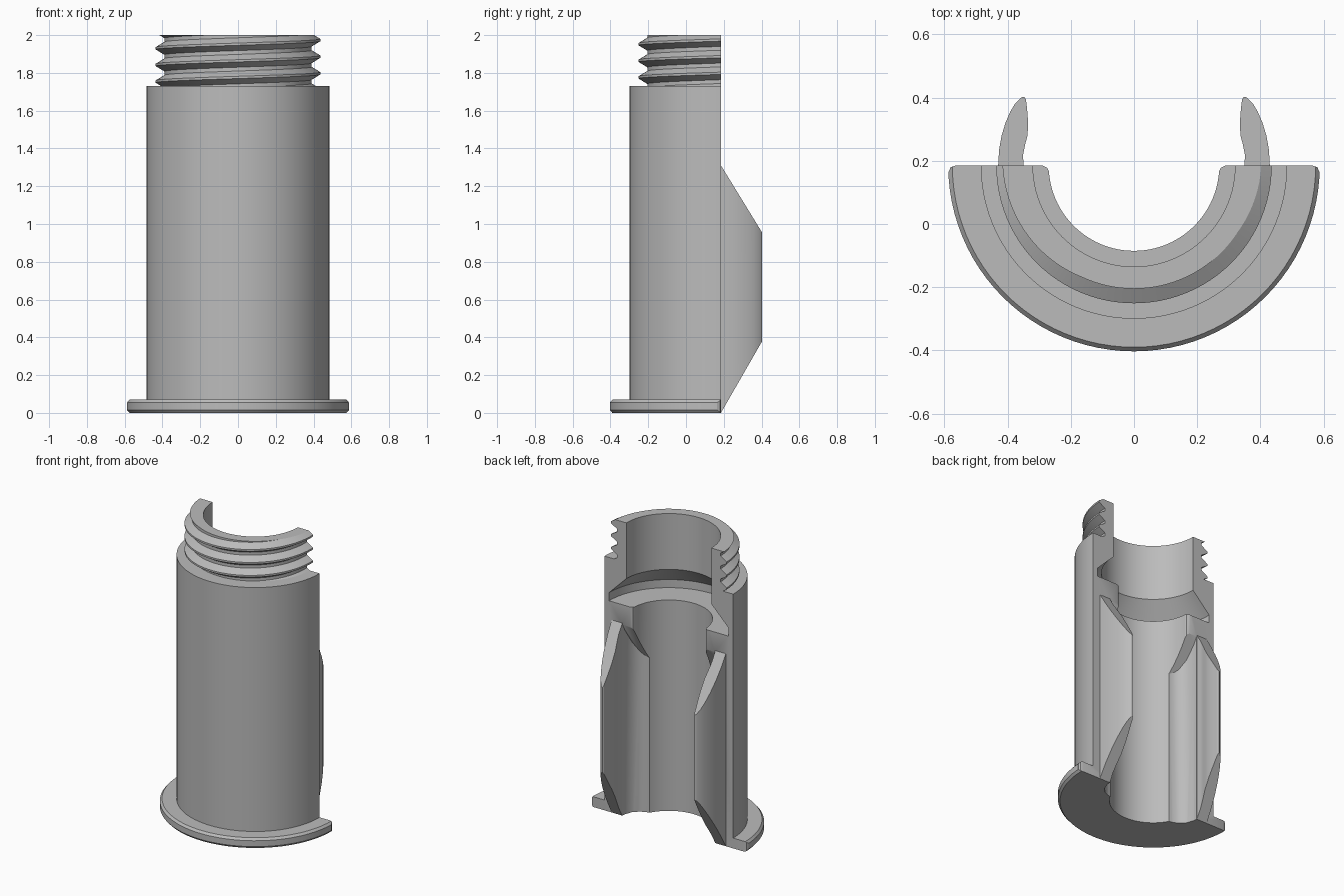
import bpy, bmesh, math
from mathutils import Vector

cube = bpy.data.objects.get("Cube")
if cube:
    bpy.data.objects.remove(cube, do_unlink=True)

CUT = 0.185          # plane of the lengthwise section, also the bore axis
AXIS = Vector((0, CUT, 0))

grey = bpy.data.materials.new("plain grey")
grey.use_nodes = True
grey.diffuse_color = (0.5, 0.5, 0.5, 1)
grey.node_tree.nodes["Principled BSDF"].inputs["Base Color"].default_value = (0.5, 0.5, 0.5, 1)


def finish(bm, name):
    bmesh.ops.recalc_face_normals(bm, faces=bm.faces)
    mesh = bpy.data.meshes.new(name)
    bm.to_mesh(mesh)
    bm.free()
    mesh.materials.append(grey)
    obj = bpy.data.objects.new(name, mesh)
    bpy.context.collection.objects.link(obj)
    return obj


def prism(name, outline, bottom, top):
    """Upright prism whose ends follow a height rule in y."""
    bm = bmesh.new()
    low = [bm.verts.new((x, y, bottom(y))) for x, y in outline]
    high = [bm.verts.new((x, y, top(y))) for x, y in outline]
    bm.faces.new(low)
    bm.faces.new(high)
    n = len(outline)
    for i in range(n):
        j = (i + 1) % n
        bm.faces.new((low[i], low[j], high[j], high[i]))
    return finish(bm, name)


def select(obj):
    bpy.ops.object.select_all(action='DESELECT')
    obj.select_set(True)
    bpy.context.view_layer.objects.active = obj


def smooth(obj):
    select(obj)
    bpy.ops.object.shade_smooth_by_angle(angle=math.radians(28))


def subtract(obj, cutter):
    mod = obj.modifiers.new("cut", 'BOOLEAN')
    mod.operation = 'DIFFERENCE'
    mod.solver = 'EXACT'
    mod.object = cutter
    select(obj)
    bpy.ops.object.modifier_apply(modifier=mod.name)
    bpy.data.objects.remove(cutter, do_unlink=True)


# Turned sleeve: flange, barrel, neck, and stepped bore
profile = [(.27, 0), (.575, 0), (.588, .015), (.588, .055), (.575, .07),
           (.485, .07), (.485, 1.73), (.39, 1.73), (.39, 2), (.32, 2),
           (.32, 1.62), (.45, 1.49), (.45, 1.435), (.27, 1.435)]
bm = bmesh.new()
ring = [bm.verts.new((r, CUT, z)) for r, z in profile]
edges = [bm.edges.new((ring[i - 1], ring[i])) for i in range(len(ring))]
bmesh.ops.spin(bm, geom=ring + edges, cent=AXIS, axis=(0, 0, 1),
               angle=2 * math.pi, steps=96, use_merge=True)
bmesh.ops.remove_doubles(bm, verts=bm.verts, dist=1e-5)
sleeve = finish(bm, "sleeve")

# Remove the back half, rounding the flange and bore corners
half = [(.262, .155), (.268, .165), (.275, .178), (.29, CUT), (.565, CUT),
        (.58, .18), (.587, .165), (.7, .165), (.7, .9)]
outline = half + [(-x, y) for x, y in reversed(half)]
subtract(sleeve, prism("section_cutter", outline, lambda y: -.1, lambda y: 2.1))

# Recesses beside the clips, open at the bottom with a sloped ceiling
recess = [(.2, .055), (.236, .055), (.262, .06), (.295, .075), (.33, .11),
          (.348, .16), (.35, .25), (.2, .25)]
for side in (1, -1):
    subtract(sleeve, prism("recess_cutter", [(side * x, y) for x, y in recess],
                           lambda y: -.1, lambda y: 1.3 - 1.9 * (CUT - y)))
smooth(sleeve)

# Spring clips with tapered upper and lower ends
clip = [(.35, CUT), (.351, .22), (.345, .25), (.337, .28), (.335, .32),
        (.338, .36), (.342, .395), (.348, .403), (.358, .4), (.377, .38),
        (.392, .355), (.407, .32), (.419, .28), (.427, .235), (.43, CUT)]
for side, word in ((1, "left"), (-1, "right")):
    smooth(prism(word + "_clip", [(side * x, y) for x, y in clip],
                 lambda y: 1.74 * (y - CUT), lambda y: 1.31 - 1.63 * (y - CUT)))

# Screw thread: half-turn ridges around the neck
PITCH, STEPS = .088, 48
section = [(.38, -.04), (.436, -.006), (.436, .006), (.38, .04)]
bm = bmesh.new()
for turn in range(-3, 3):
    rows = []
    for i in range(STEPS + 1):
        a = math.pi * (1 + i / STEPS)
        z = 1.886 + PITCH * (turn + a / (2 * math.pi))
        rows.append([bm.verts.new((r * math.cos(a), CUT + r * math.sin(a), z + dz))
                     for r, dz in section])
    for p, q in zip(rows, rows[1:]):
        for k in range(4):
            bm.faces.new((p[k - 1], p[k], q[k], q[k - 1]))
    bm.faces.new(rows[0])
    bm.faces.new(rows[-1])
for height, direction in ((2, 1), (1.725, -1)):
    cut = bmesh.ops.bisect_plane(bm, geom=bm.verts[:] + bm.edges[:] + bm.faces[:],
                                 plane_co=(0, 0, height), plane_no=(0, 0, direction),
                                 clear_outer=True)
    rim = [e for e in cut["geom_cut"] if isinstance(e, bmesh.types.BMEdge)]
    bmesh.ops.holes_fill(bm, edges=rim, sides=0)
smooth(finish(bm, "screw_thread"))
